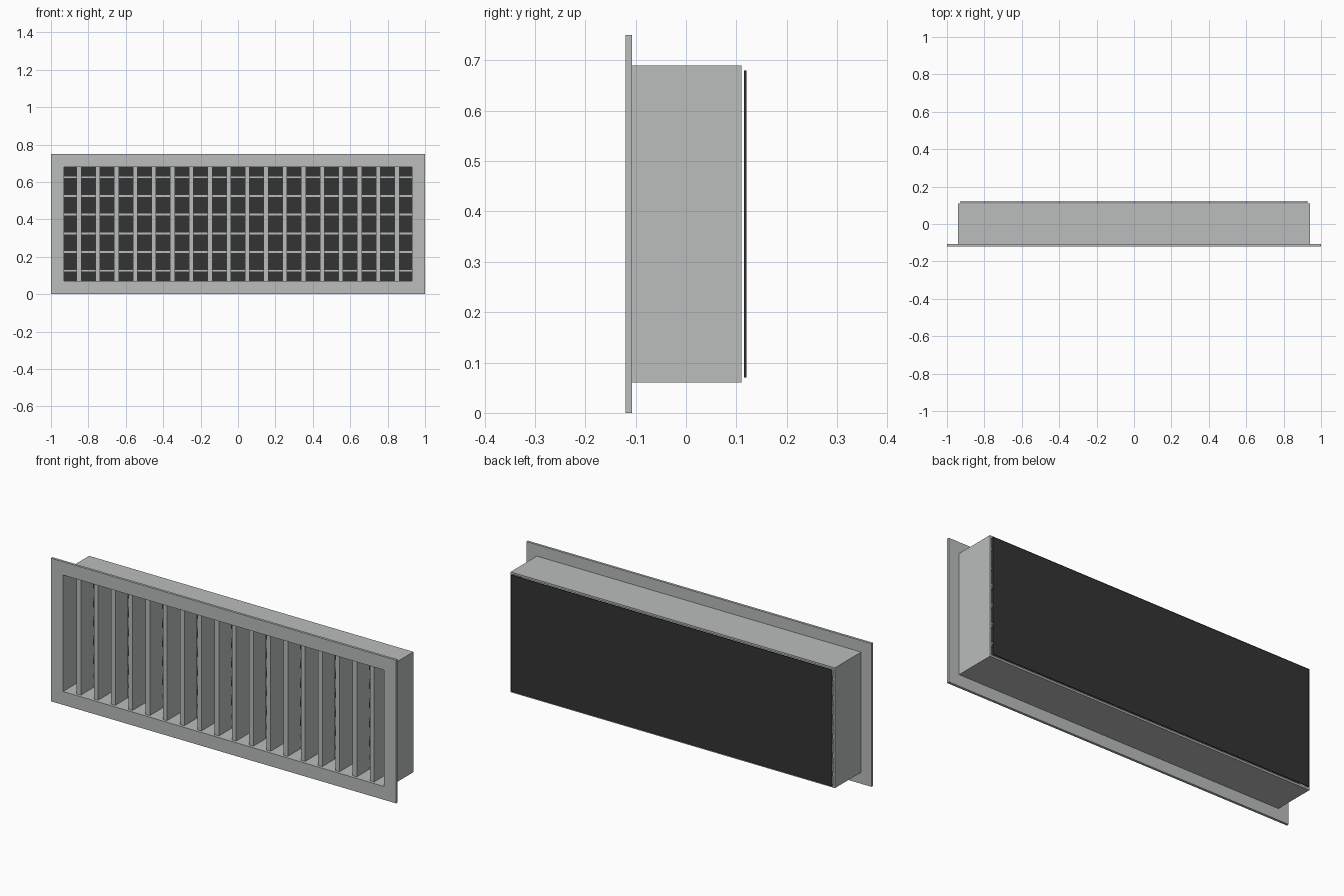
import bpy
import bmesh

old = bpy.data.objects.get("Cube")
if old:
    bpy.data.objects.remove(old, do_unlink=True)


def material(name, color):
    m = bpy.data.materials.new(name)
    m.use_nodes = True
    m.diffuse_color = color
    m.node_tree.nodes["Principled BSDF"].inputs["Base Color"].default_value = color
    return m


metal = material("grey_metal", (0.49, 0.51, 0.505, 1))
black = material("black_backing", (0.034, 0.034, 0.034, 1))


def finish(name, bm, mat):
    bmesh.ops.recalc_face_normals(bm, faces=bm.faces)
    mesh = bpy.data.meshes.new(name)
    bm.to_mesh(mesh)
    bm.free()
    mesh.materials.append(mat)
    obj = bpy.data.objects.new(name, mesh)
    bpy.context.collection.objects.link(obj)
    return obj


def add_box(bm, x, y, z):
    """Box from (low, high) ranges on each axis."""
    verts = bmesh.ops.create_cube(bm, size=1)["verts"]
    for v in verts:
        for i, (lo, hi) in enumerate((x, y, z)):
            v.co[i] = lo if v.co[i] < 0 else hi


def frame(name, half_out, z_out, y):
    """Rectangular ring around the opening, extruded along y."""
    bm = bmesh.new()

    def loop(half, z):
        corners = ((-half, z[0]), (half, z[0]), (half, z[1]), (-half, z[1]))
        return [bm.verts.new((cx, y[0], cz)) for cx, cz in corners]

    outer, inner = loop(half_out, z_out), loop(HALF, OPEN_Z)
    faces = []
    for i in range(4):
        j = (i + 1) % 4
        faces.append(bm.faces.new((outer[i], outer[j], inner[j], inner[i])))
    ext = bmesh.ops.extrude_face_region(bm, geom=faces, use_keep_orig=True)
    for v in ext["geom"]:
        if isinstance(v, bmesh.types.BMVert):
            v.co.y = y[1]
    return finish(name, bm, metal)


HALF = 0.93
OPEN_Z = (0.07, 0.68)
FLANGE_BACK = -0.107

# Front flange and the duct collar behind it
frame("front_flange", 1.0, (0, 0.75), (-0.12, FLANGE_BACK))
frame("duct_collar", 0.94, (0.06, 0.69), (FLANGE_BACK, 0.11))

# Vertical louvre fins near the front
bm = bmesh.new()
for i in range(18):
    x = -0.85 + i * 0.1
    add_box(bm, (x - 0.0125, x + 0.0125), (-0.105, 0.0), OPEN_Z)
finish("vertical_fins", bm, metal)

# Horizontal blades behind the fins
bm = bmesh.new()
for i in range(6):
    z = 0.125 + i * 0.1
    add_box(bm, (-HALF, HALF), (0.005, 0.105), (z - 0.0075, z + 0.0075))
finish("horizontal_blades", bm, metal)

# Thin black panel just behind the collar
bm = bmesh.new()
add_box(bm, (-HALF, HALF), (0.115, 0.12), OPEN_Z)
finish("back_panel", bm, black)
